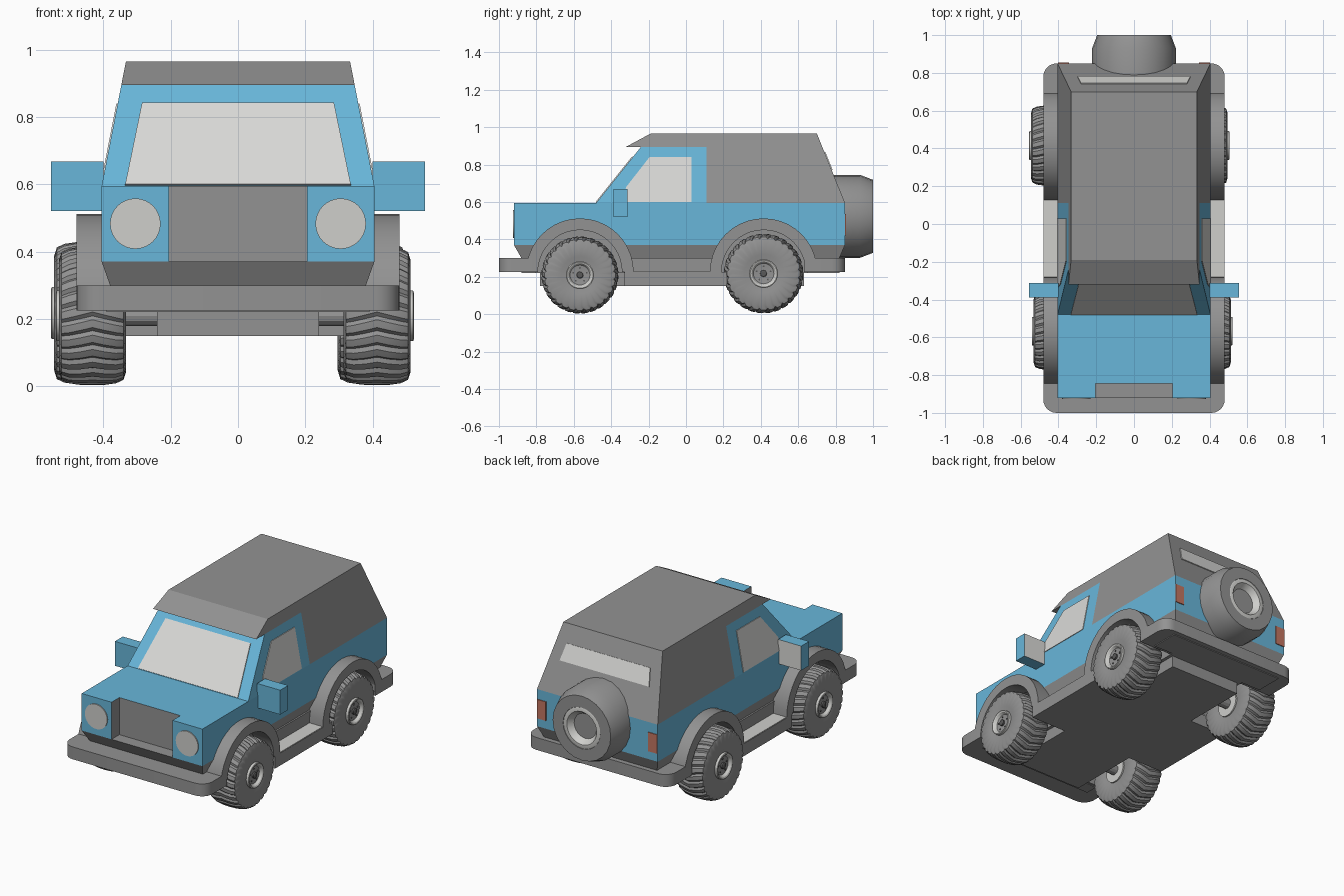
import bpy, bmesh
from math import pi, sin, cos, radians
from mathutils import Vector

if "Cube" in bpy.data.objects:
    bpy.data.objects.remove(bpy.data.objects["Cube"], do_unlink=True)


def material(name, r, g, b):
    m = bpy.data.materials.new(name)
    m.use_nodes = True
    m.diffuse_color = (r, g, b, 1)
    bsdf = next(n for n in m.node_tree.nodes if n.type == 'BSDF_PRINCIPLED')
    bsdf.inputs["Base Color"].default_value = (r, g, b, 1)
    return m


BLUE = material("blue paint", .14, .47, .70)
GREY = material("grey plastic", .29, .29, .29)
GLASS = material("pale glass", .70, .70, .68)
LIGHT = material("pale metal", .62, .62, .60)
DARK = material("dark metal", .10, .10, .10)
RED = material("red lamp", .55, .18, .12)


def finish(name, bm, mats, smooth=False):
    bmesh.ops.recalc_face_normals(bm, faces=bm.faces)
    me = bpy.data.meshes.new(name)
    bm.to_mesh(me)
    bm.free()
    for m in mats:
        me.materials.append(m)
    ob = bpy.data.objects.new(name, me)
    bpy.context.collection.objects.link(ob)
    if smooth:
        bpy.ops.object.select_all(action='DESELECT')
        ob.select_set(True)
        bpy.context.view_layer.objects.active = ob
        bpy.ops.object.shade_smooth_by_angle(angle=radians(28))
    return ob


def loft(name, loops, mats, rule=None, smooth=False):
    """Skin closed loops in order and cap both ends."""
    bm = bmesh.new()
    rings = [[bm.verts.new(p) for p in loop] for loop in loops]
    n = len(rings[0])
    for k, (a, b) in enumerate(zip(rings, rings[1:])):
        for i in range(n):
            j = (i + 1) % n
            bm.faces.new((a[i], a[j], b[j], b[i])).material_index = 0
    bm.faces.new(rings[0])
    bm.faces.new(rings[-1])
    for f in bm.faces:
        if rule:
            f.material_index = rule(f.calc_center_median())
    return finish(name, bm, mats, smooth)


def plan_prism(name, pts, z0, z1, mats, rule=None, smooth=False):
    return loft(name, [[(x, y, z) for x, y in pts] for z in (z0, z1)], mats, rule, smooth)


def side_prism(name, pts, x0, x1, mat, smooth=False):
    """Extrude a side (y, z) outline across x; x0 and x1 may depend on z."""
    return loft(name, [[(f(z), y, z) for y, z in pts] for f in (x0, x1)], [mat], None, smooth)


def rect(x, y0, y1, x0=None):
    x0 = -x if x0 is None else x0
    return [(x0, y0), (x, y0), (x, y1), (x0, y1)]


def box(name, x0, x1, y0, y1, z0, z1, mats, rule=None):
    return plan_prism(name, rect(x1, y0, y1, x0), z0, z1, mats, rule)


def plate(name, corners, mat, t=.005):
    """Thin panel standing proud of the surface through its corners."""
    pts = [Vector(c) for c in corners]
    n = (pts[1] - pts[0]).cross(pts[2] - pts[0]).normalized() * t
    return loft(name, [[p - n * .5 for p in pts], [p + n for p in pts]], [mat])


def lathe(name, profile, place, mats, segs=32, rule=None, tread=None):
    """Turn (along, radius) pairs; place maps along, across, up to space."""
    loops = []
    for a, r in profile:
        loop = []
        for i in range(segs):
            t, rr = 2 * pi * i / segs, r
            if tread:
                t, rr = tread(a, r, i, t)
            loop.append(place(a, rr * cos(t), rr * sin(t)))
        loops.append(loop)
    return loft(name, loops, mats, rule, True)


def arc(cy, cz, r, a0, a1, n):
    return [(cy + r * cos(radians(a0 + (a1 - a0) * i / n)),
             cz + r * sin(radians(a0 + (a1 - a0) * i / n))) for i in range(n + 1)]


# Lower hull, sill and blue body with a recessed grille
hull = loft("lower_hull", [[(x, y, z) for x, y in rect(w, a, b)]
            for w, a, b, z in ((.38, -.88, .82, .30), (.405, -.92, .85, .37))], [GREY])
sill = box("sill", -.39, .39, -.88, .82, .22, .30, [GREY])
outline = [(-.405, -.92), (-.205, -.92), (-.205, -.845), (.205, -.845),
           (.205, -.92), (.405, -.92), (.405, .85), (-.405, .85)]
body = plan_prism("body", outline, .37, .595, [BLUE, GREY],
                  lambda c: int(abs(c.x) < .21 and -.9 < c.y < -.8))

# Wheel wells cut out of the lower parts
FRONT, REAR = -.567, .415
cutters = []
for s in (-1, 1):
    for y in (FRONT, REAR):
        cutters.append(lathe("well_cutter", [(.26, .235), (.5, .235)],
                             lambda a, u, v, s=s, y=y: (s * a, y + u, .225 + v), [GREY]))
for part in (hull, sill, body):
    for c in cutters:
        mod = part.modifiers.new("well", 'BOOLEAN')
        mod.operation, mod.solver, mod.object = 'DIFFERENCE', 'EXACT', c
        bpy.context.view_layer.objects.active = part
        bpy.ops.object.modifier_apply(modifier=mod.name)
for c in cutters:
    bpy.data.objects.remove(c, do_unlink=True)

# Chassis, running boards and bumpers
box("chassis", -.24, .24, -.78, .63, .15, .226, [GREY])
box("running_board", -.48, .48, -.33, .22, .15, .225, [GREY])
for s in (-1, 1):
    box("step_pad", *sorted((s * .39, s * .478)), -.282, .13, .222, .229, [LIGHT])
for name, inner, outer, d in (("front_bumper", -.79, -1, 1), ("rear_bumper", .63, .85, -1)):
    right = arc(.41, outer + d * .07, .07, 0, -90 * d, 6)
    left = [(-x, y) for x, y in reversed(right)]
    plan_prism(name, [(.48, inner)] + right + left + [(-.48, inner)],
               .225, .30, [GREY], None, True)

# Wheel arch flares
for s in (-1, 1):
    for y in (FRONT, REAR):
        pts = arc(y, .225, .287, 0, 180, 20) + arc(y, .225, .225, 180, 0, 20)
        side_prism("arch_flare", pts, lambda z, s=s: s * .36, lambda z, s=s: s * .48, GREY, True)


# Tapered cabin, hard top and windows
def half_width(z, extra=0):
    return .405 - (z - .595) * .195 + extra


def cabin_prism(name, pts, mat, extra=0):
    side_prism(name, pts, lambda z: -half_width(z, extra), lambda z: half_width(z, extra), mat)


cabin_prism("cabin_frame", [(-.48, .595), (.11, .595), (.11, .895), (-.24, .895)], BLUE)
cabin_prism("hard_top", [(.11, .595), (.85, .595), (.70, .965), (-.19, .965),
                         (-.32, .895), (.11, .895)], GREY)
cabin_prism("side_windows", [(-.34, .6), (.03, .6), (.03, .84), (-.195, .84), (-.32, .68)],
            GLASS, .004)
shield = lambda x, z: (x, -.48 + .8 * (z - .595), z)
plate("windshield", [shield(-.335, .597), shield(.335, .597),
                     shield(.285, .84), shield(-.285, .84)], GLASS)
back = lambda x, z: (x, .85 - .405 * (z - .595), z)
plate("rear_window", [back(.30, .77), back(-.30, .77), back(-.28, .865), back(.28, .865)], GLASS)

# Lamps and mirrors
for s in (-1, 1):
    lathe("headlight", [(-.926, .075), (-.91, .075)],
          lambda a, u, v, s=s: (s * .305 + u, a, .483 + v), [LIGHT])
    x0, x1 = sorted((s * .343, s * .403))
    plate("tail_lamp", [(x1, .85, .42), (x0, .85, .42), (x0, .85, .535), (x1, .85, .535)], RED)
    box("mirror", *sorted((s * .40, s * .555)), -.388, -.312, .52, .668,
        [BLUE, GLASS], lambda c: int(c.y > -.32))

# Spare wheel on the back
spare = lambda a, u, v: (u, a, .523 + v)
lathe("spare_tyre", [(.76, .222), (.93, .222), (1, .195), (1, .125), (.965, .10)],
      spare, [GREY], 24)
lathe("spare_rim", [(.9, .127), (.997, .127), (1.0, .12), (1.0, .10), (.955, .068), (.955, .01)],
      spare, [LIGHT], 24)

# Wheels with chevron lugs
LUGS = 28


def chevron(a, r, i, t):
    if r < .18:
        return t, r
    return t + 1.2 * abs(a), r - (.009 if i % 4 < 1 else 0)


TYRE = [(-.09, .07), (-.1, .10), (-.1, .165), (-.092, .19), (-.07, .2), (-.035, .205), (0, .206),
        (.035, .205), (.07, .2), (.092, .19), (.1, .165), (.1, .10), (.09, .07)]
RIM = [(-.1, .075), (.107, .075), (.109, .070), (.105, .062), (.085, .05), (.085, .01)]
for label, x, y, z, k in (("front_right", -.432, FRONT, .209, 1),
                          ("front_left", .413, FRONT, .209, 1),
                          ("rear_right", -.446, REAR, .217, 1.03),
                          ("rear_left", .396, REAR, .217, 1.03)):
    s = 1 if x > 0 else -1
    place = lambda a, u, v: (x + s * a, y + k * u, z + k * v)
    lathe(label + "_tyre", TYRE, place, [GREY], LUGS * 4, None, chevron)
    lathe(label + "_rim", RIM, place, [LIGHT], 28)
    lathe(label + "_hub_cap", [(.08, .018), (.1, .018), (.104, .012)], place, [DARK], 12)
    lathe(label + "_axle", [(-.2, .03), (-.08, .03)], place, [GREY], 12)
    for i in range(5):
        t = 2 * pi * i / 5 + pi / 2
        lathe(label + "_bolt", [(.08, .005), (.094, .005)],
              lambda a, u, v: place(a, u + .038 * cos(t), v + .038 * sin(t)), [DARK], 6)
